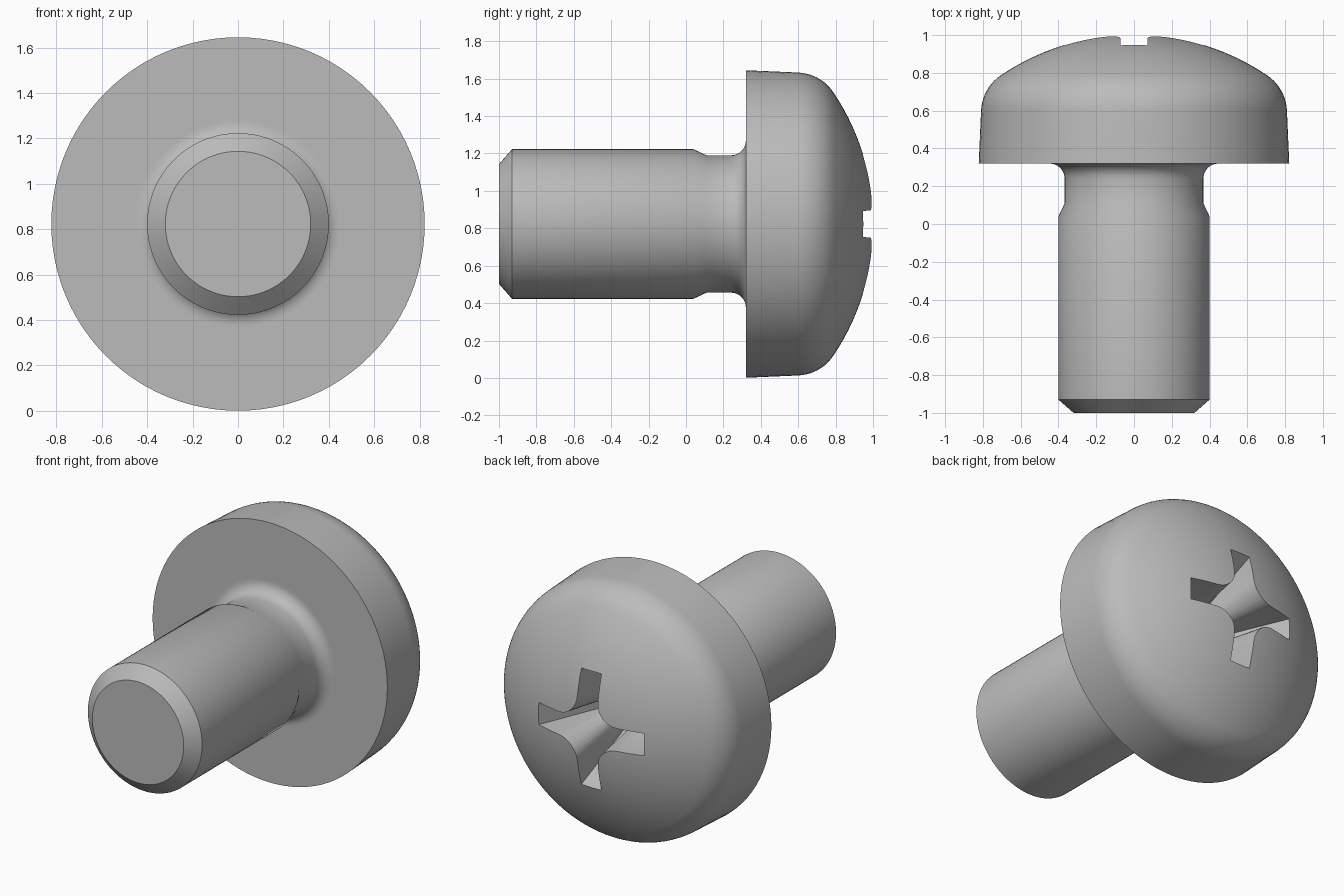
import bpy, bmesh
from math import sin, cos, pi, asin, atan2, radians
from mathutils import Vector, Matrix

if "Cube" in bpy.data.objects:
    bpy.data.objects.remove(bpy.data.objects["Cube"])

AXIS_Z = 0.823

steel = bpy.data.materials.new("plain_grey")
steel.use_nodes = True
grey = (0.5, 0.5, 0.5, 1)
steel.diffuse_color = grey
steel.node_tree.nodes["Principled BSDF"].inputs["Base Color"].default_value = grey


def arc(cx, cy, rad, a0, a1, n):
    """Points (radius, y) on an arc, angles measured from the radial direction."""
    return [(cx + rad * cos(a0 + (a1 - a0) * i / n),
             cy + rad * sin(a0 + (a1 - a0) * i / n)) for i in range(n + 1)]


def make_object(name, bm):
    bmesh.ops.recalc_face_normals(bm, faces=bm.faces)
    mesh = bpy.data.meshes.new(name)
    bm.to_mesh(mesh)
    bm.free()
    mesh.materials.append(steel)
    obj = bpy.data.objects.new(name, mesh)
    obj.location.z = AXIS_Z
    bpy.context.collection.objects.link(obj)
    return obj


# Screw body profile: tip, chamfer, shank, relief neck and underhead fillet
profile = [(0, -1), (0.32, -1), (0.4, -0.93), (0.4, 0.04), (0.367, 0.11)]
profile += arc(0.447, 0.24, 0.08, pi, pi / 2, 8)
profile += [(0.46, 0.32), (0.822, 0.32)]

# Head: slightly drafted side, rounded shoulder and domed top, all tangent
dome_r, dome_y = 1.26, -0.257
shoulder_r, shoulder_y = 0.238, 0.59
shoulder_x = 0.81 - shoulder_r
tangent = atan2(shoulder_y - dome_y, shoulder_x)
profile += arc(shoulder_x, shoulder_y, shoulder_r, radians(2), tangent, 10)
profile += arc(0, dome_y, dome_r, tangent, pi / 2, 14)[1:]

bm = bmesh.new()
verts = [bm.verts.new((r, y, 0)) for r, y in profile]
edges = [bm.edges.new(pair) for pair in zip(verts, verts[1:])]
bmesh.ops.spin(bm, geom=verts + edges, cent=(0, 0, 0), axis=(0, 1, 0),
               angle=2 * pi, steps=96, use_duplicate=False)
bmesh.ops.remove_doubles(bm, verts=bm.verts, dist=0.0005)
screw = make_object("pan_head_screw", bm)


# Cross recess: tapered four-winged plug with rounded inner corners
def cross_section(reach, half_width, corner):
    rad = corner - half_width
    quarter = [(reach, half_width)]
    quarter += [(corner - rad * sin(a), corner - rad * cos(a))
                for a in (pi / 2 * i / 8 for i in range(9))]
    quarter.append((half_width, reach))
    return [Matrix.Rotation(k * pi / 2, 2) @ Vector(p)
            for k in range(4) for p in quarter]


bm = bmesh.new()
rings = []
for y, reach, width, corner in ((1.05, 0.42, 0.075, 0.22), (0.52, 0.155, 0.05, 0.08)):
    rings.append([bm.verts.new((p.x, y, p.y))
                  for p in cross_section(reach, width, corner)])
top, bottom = rings
bm.faces.new(top)
point = bm.verts.new((0, 0.44, 0))
for i in range(len(top)):
    j = (i + 1) % len(top)
    bm.faces.new((top[i], top[j], bottom[j], bottom[i]))
    bm.faces.new((bottom[i], bottom[j], point))
cutter = make_object("recess_cutter", bm)
cutter.hide_render = True

cut = screw.modifiers.new("cross_recess", 'BOOLEAN')
cut.operation = 'DIFFERENCE'
cut.solver = 'EXACT'
cut.object = cutter

# Apply the recess, drop the cutter and smooth the turned surfaces
bpy.ops.object.select_all(action='DESELECT')
screw.select_set(True)
bpy.context.view_layer.objects.active = screw
bpy.ops.object.modifier_apply(modifier=cut.name)
bpy.data.objects.remove(cutter)
bpy.ops.object.shade_smooth_by_angle(angle=radians(30))
